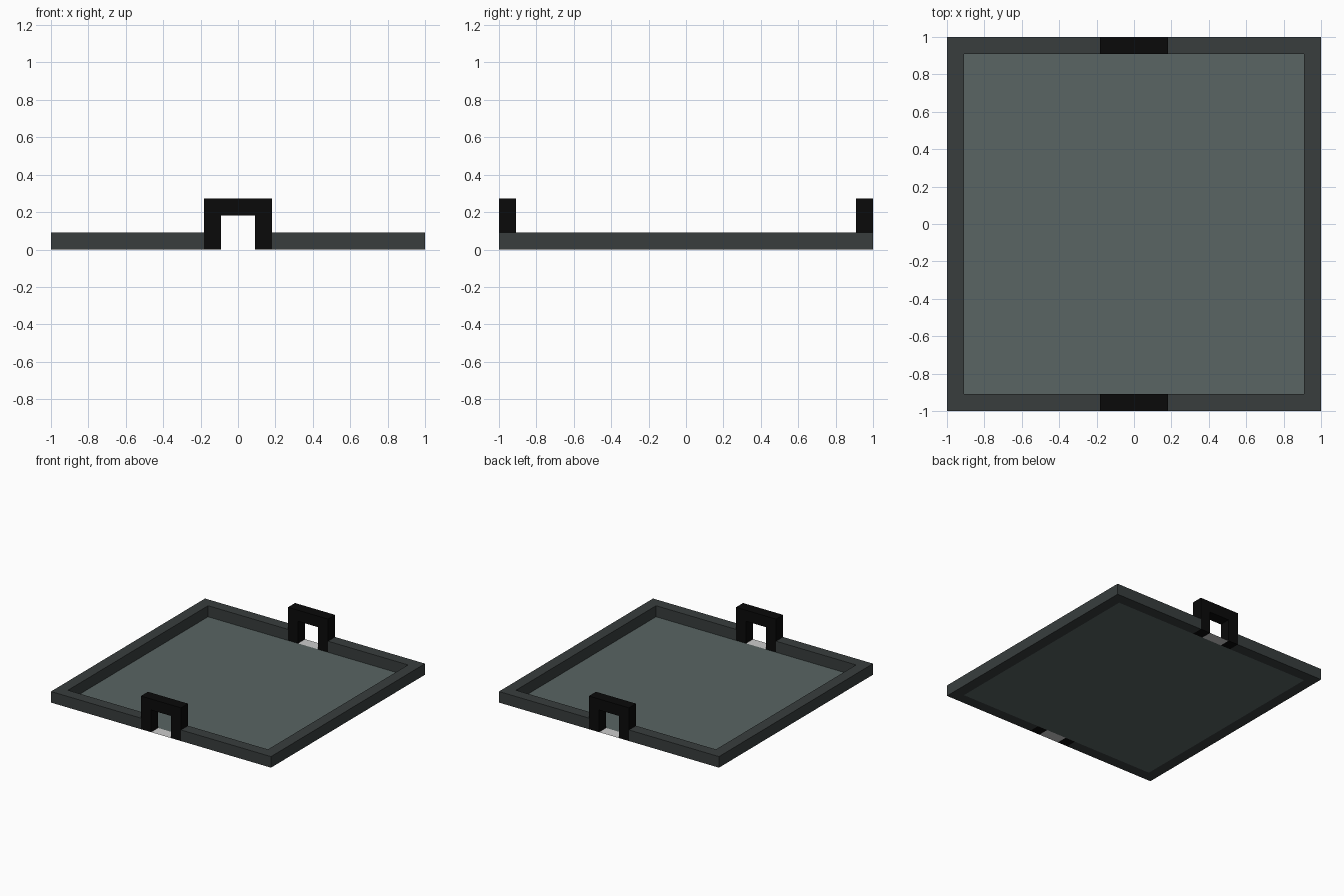
import bpy, bmesh
from mathutils import Vector

if "Cube" in bpy.data.objects:
    bpy.data.objects.remove(bpy.data.objects["Cube"])

U = 1 / 11          # wall thickness, all sizes are multiples of it
IN = 1 - U          # inner edge of the rim


def material(name, rgb):
    m = bpy.data.materials.new(name)
    m.diffuse_color = (*rgb, 1)
    m.use_nodes = True
    m.node_tree.nodes["Principled BSDF"].inputs["Base Color"].default_value = m.diffuse_color
    return m


def extrude_profile(name, points, offset, mat=None):
    """Flat outline, extruded along offset (or left as a sheet if None)."""
    bm = bmesh.new()
    face = bm.faces.new([bm.verts.new(p) for p in points])
    if offset:
        geo = bmesh.ops.extrude_face_region(bm, geom=[face], use_keep_orig=True)
        bmesh.ops.translate(bm, vec=Vector(offset),
                            verts=[v for v in geo["geom"] if isinstance(v, bmesh.types.BMVert)])
        bmesh.ops.recalc_face_normals(bm, faces=bm.faces)
    me = bpy.data.meshes.new(name)
    bm.to_mesh(me)
    bm.free()
    ob = bpy.data.objects.new(name, me)
    bpy.context.collection.objects.link(ob)
    if mat:
        me.materials.append(mat)
    return ob


def sheet(name, x, y0, y1, mat=None):
    return extrude_profile(name, [(-x, y0, 0), (x, y0, 0), (x, y1, 0), (-x, y1, 0)], None, mat)


rim_mat = material("rim_dark_grey", (0.04, 0.048, 0.048))
floor_mat = material("floor_slate", (0.1, 0.128, 0.125))
handle_mat = material("handle_black", (0.003, 0.003, 0.003))

# Rim: C-shaped half, mirrored to the other side, leaving gaps for the handles
half = [(2 * U, -1), (1, -1), (1, 1), (2 * U, 1), (2 * U, IN), (IN, IN), (IN, -IN), (2 * U, -IN)]
rim = extrude_profile("tray_rim", [(x, y, 0) for x, y in half], (0, 0, U), rim_mat)
rim.modifiers.new("Mirror", 'MIRROR').use_mirror_merge = False

# Thin tray bottom
sheet("tray_floor", IN, -IN, IN, floor_mat)

# Arched handles, with the plain strip between their legs
arch = [(-2, 0), (-2, 3), (2, 3), (2, 0), (1, 0), (1, 2), (-1, 2), (-1, 0)]
for side, y in (("front", -1), ("back", IN)):
    extrude_profile(side + "_handle", [(x * U, y, z * U) for x, z in arch], (0, U, 0), handle_mat)
    sheet(side + "_strip", U, y, y + U)
